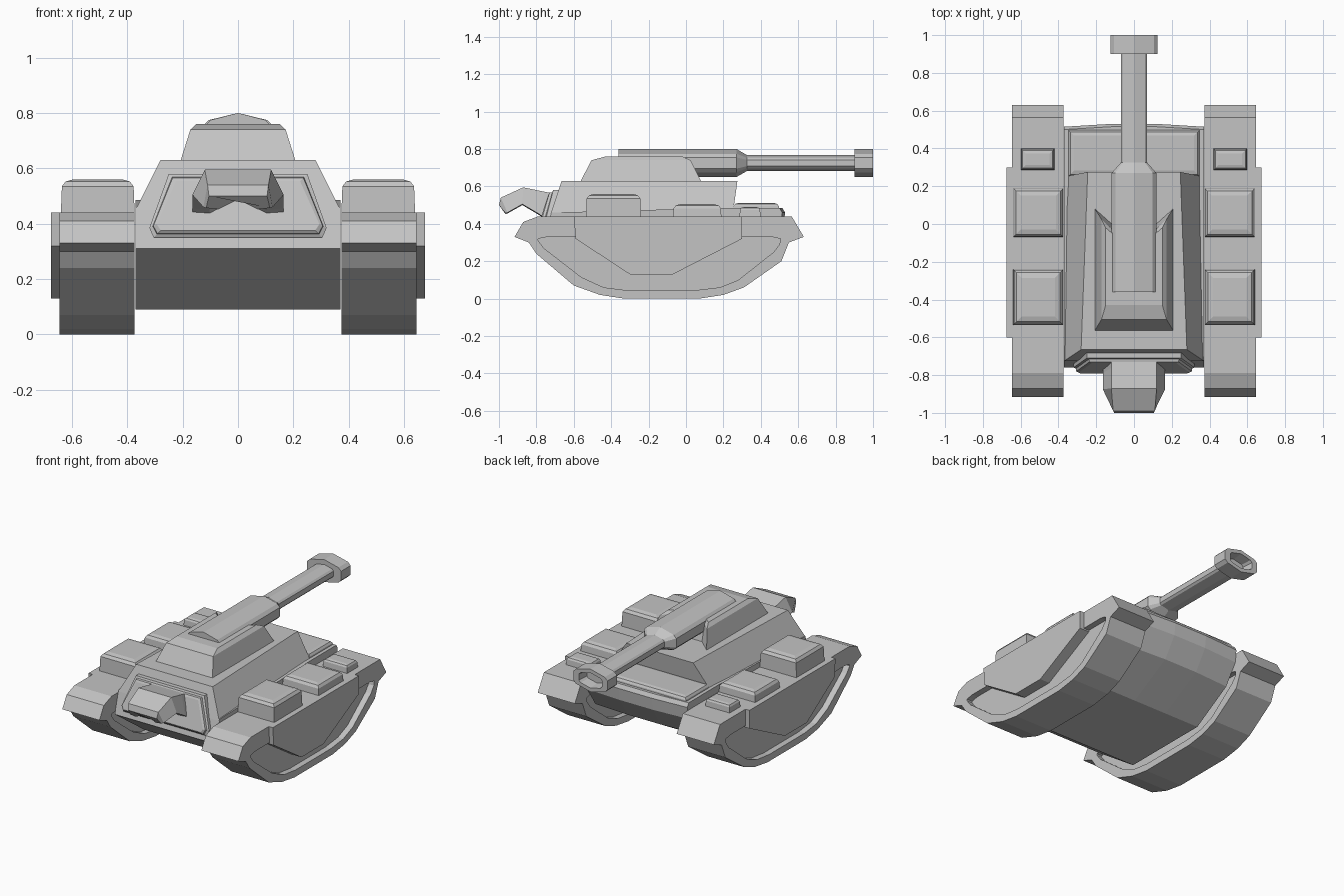
import bpy, bmesh

if "Cube" in bpy.data.objects:
    bpy.data.objects.remove(bpy.data.objects["Cube"])

grey = bpy.data.materials.new("armour grey")
grey.diffuse_color = (0.55, 0.55, 0.55, 1)
grey.use_nodes = True
grey.node_tree.nodes["Principled BSDF"].inputs["Base Color"].default_value = grey.diffuse_color


def loft(name, rings, mirror=False):
    """Skin a row of equal-length point rings and cap both ends."""
    bm = bmesh.new()
    rows = [[bm.verts.new(p) for p in ring] for ring in rings]
    n = len(rows[0])
    for a, b in zip(rows, rows[1:]):
        for i in range(n):
            j = (i + 1) % n
            bm.faces.new((a[i], a[j], b[j], b[i]))
    bm.faces.new(rows[0])
    bm.faces.new(rows[-1])
    bmesh.ops.recalc_face_normals(bm, faces=bm.faces)
    mesh = bpy.data.meshes.new(name)
    bm.to_mesh(mesh)
    bm.free()
    mesh.materials.append(grey)
    obj = bpy.data.objects.new(name, mesh)
    bpy.context.collection.objects.link(obj)
    if mirror:
        obj.modifiers.new("mirror", 'MIRROR')
    return obj


def side(profile, x):
    return [(x, y, z) for y, z in profile]


def flat(outline, z):
    return [(x, y, z) for x, y in outline]


def rect(x0, x1, y0, y1, z, d=0.0):
    return [(x0 + d, y0 + d, z), (x1 - d, y0 + d, z),
            (x1 - d, y1 - d, z), (x0 + d, y1 - d, z)]


def bevelled_box(name, x0, x1, y0, y1, z0, z1, bevel, mirror=True):
    return loft(name, [rect(x0, x1, y0, y1, z0),
                       rect(x0, x1, y0, y1, z1 - bevel, 0.004),
                       rect(x0, x1, y0, y1, z1 - bevel * 0.3, bevel * 0.7),
                       rect(x0, x1, y0, y1, z1, bevel * 1.8)], mirror)


# Tracks: raised rim around a shallow recess on both faces
outer = [(-.79, .44), (-.87, .41), (-.917, .33), (-.84, .30), (-.80, .24),
         (-.60, .07), (-.46, .02), (-.33, 0), (.07, 0), (.20, .02),
         (.31, .06), (.51, .20), (.55, .30), (.63, .33), (.61, .44)]
inner = [(-.74, .33), (-.77, .325), (-.79, .32), (-.79, .31), (-.76, .27),
         (-.56, .115), (-.44, .06), (-.32, .045), (.05, .045), (.18, .06),
         (.28, .10), (.47, .25), (.50, .29), (.505, .32), (.46, .33)]
outer[-1] = (.565, .44)
loft("track", [side(inner, .41), side(inner, .373), side(outer, .373),
               side(outer, .645), side(inner, .645), side(inner, .605)], True)

# Side skirts
skirt = [(-.60, .44), (-.59, .32), (-.30, .13), (-.07, .13), (.30, .32), (.30, .44)]
loft("side_skirt", [side(skirt, .59), side(skirt, .675)], True)

# Stowage boxes on the fenders
bevelled_box("front_box", .373, .64, -.535, -.24, .43, .56, .025)
bevelled_box("middle_box", .373, .64, -.07, .19, .43, .505, .022)
bevelled_box("rear_box", .42, .60, .285, .40, .43, .49, .015)

# Lower hull
hull = [(-.72, .46), (-.76, .31), (-.45, .09), (.15, .09), (.42, .25),
        (.505, .38), (.515, .46), (.50, .485), (.20, .485)]
bulge = [(y + (.015 if y > .3 else 0), z) for y, z in hull]
loft("lower_hull", [side(hull, -.37), side(bulge, -.12),
                    side(bulge, .12), side(hull, .37)])

# Upper hull with sloping sides
loft("upper_hull", [
    flat([(-.37, -.725), (.37, -.725), (.37, .25), (-.37, .25)], .45),
    flat([(-.28, -.665), (.28, -.665), (.245, .275), (-.245, .275)], .63)])

# Rear deck panel
bevelled_box("rear_deck_panel", -.35, .35, .25, .50, .46, .512, .018, False)

# Front plate in two steps, lying along the sloped nose
def plate_ring(d, out):
    half = [(.25, .58, -.685), (.32, .385, -.735), (.305, .35, -.74)]
    pts = []
    for x, z, y in half:
        zz = z - d if z > .5 else z + (d if z < .37 else d * .5)
        pts.append((x - d, y - out, zz))
    return pts + [(-x, y, z) for x, y, z in reversed(pts)]

loft("front_plate", [plate_ring(0, -.05), plate_ring(0, .025), plate_ring(.012, .03),
                     plate_ring(.014, .045), plate_ring(.026, .052)])

# Hooked nose guard with an arched underside
def guard_ring(w, wt, yt, zt, yb, zb, arch):
    return [(-w, yb, zb), (-wt, yt, zt), (wt, yt, zt), (w, yb, zb),
            (w * .62, yb, zb - .005), (0, yb, zb + arch), (-w * .62, yb, zb - .005)]

loft("nose_guard", [guard_ring(.165, .12, -.70, .56, -.74, .42, .06),
                    guard_ring(.165, .12, -.76, .572, -.79, .455, .06),
                    guard_ring(.165, .12, -.87, .595, -.875, .505, .05),
                    guard_ring(.125, .11, -.99, .54, -.955, .46, .05),
                    guard_ring(.115, .105, -1.0, .50, -.965, .457, .03)])

# Turret, notched at the rear around the gun housing
def turret_outline(x, front, rear, notch):
    return [(-x, front), (x, front), (x, rear), (.115, notch), (-.115, notch), (-x, rear)]

loft("turret", [flat(turret_outline(.21, -.568, .085, .0), .62),
                flat(turret_outline(.172, -.505, .025, -.03), .74),
                flat(turret_outline(.15, -.43, -.02, -.05), .76)])

# Gun housing, barrel and muzzle share one flattened section
def gun_ring(y, rx, rz):
    q = [(0, 1), (.84, .66), (1, .4), (1, -.4), (.84, -.66), (0, -1)]
    q += [(-x, z) for x, z in reversed(q[1:5])]
    return [(x * rx, y, .725 + z * rz) for x, z in q]

loft("gun_housing", [gun_ring(-.36, .118, .075), gun_ring(.27, .118, .075),
                     gun_ring(.325, .07, .043)])
loft("barrel", [gun_ring(.30, .07, .043), gun_ring(.92, .07, .043)])
loft("muzzle", [gun_ring(.90, .125, .075), gun_ring(1.0, .125, .075),
                gun_ring(1.0, .085, .05), gun_ring(.93, .075, .044)])
